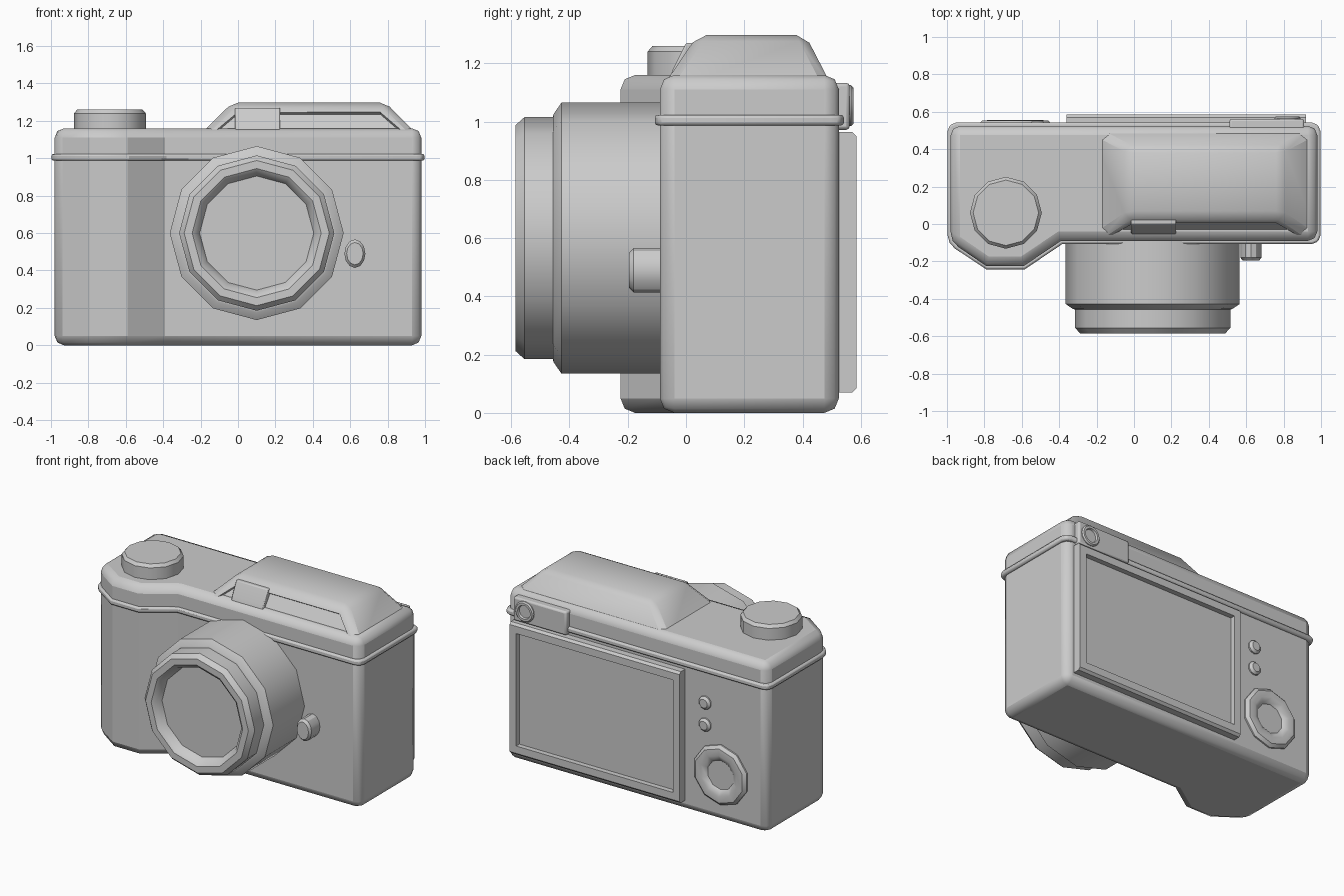
import bpy, bmesh, math
from mathutils import Vector

if "Cube" in bpy.data.objects:
    bpy.data.objects.remove(bpy.data.objects["Cube"])


def finish(bm, name, bevel=0, segments=2, limit=40):
    bmesh.ops.recalc_face_normals(bm, faces=bm.faces)
    me = bpy.data.meshes.new(name)
    bm.to_mesh(me)
    bm.free()
    ob = bpy.data.objects.new(name, me)
    bpy.context.collection.objects.link(ob)
    bpy.ops.object.select_all(action='DESELECT')
    ob.select_set(True)
    bpy.context.view_layer.objects.active = ob
    bpy.ops.object.shade_smooth_by_angle(angle=math.radians(32))
    if bevel:
        m = ob.modifiers.new("bevel", 'BEVEL')
        m.width, m.segments = bevel, segments
        m.limit_method, m.angle_limit = 'ANGLE', math.radians(limit)
    return ob


def loft(bm, rings):
    """Bridge equal-length point rings and cap both ends."""
    vs = [[bm.verts.new(p) for p in r] for r in rings]
    n = len(vs[0])
    for a, b in zip(vs, vs[1:]):
        for i in range(n):
            j = (i + 1) % n
            bm.faces.new((a[i], a[j], b[j], b[i]))
    bm.faces.new(vs[0])
    bm.faces.new(vs[-1])
    bmesh.ops.recalc_face_normals(bm, faces=bm.faces)


def lathe(name, centre, profile, axis, sides=12, stretch=1.0):
    """Turn (radius, position) profile around the y or z axis."""
    bm = bmesh.new()
    rings = []
    for r, t in profile:
        ring = []
        for i in range(sides):
            a = math.tau * i / sides
            u, v = centre[0] + r * math.sin(a), centre[1] + r * math.cos(a) * stretch
            ring.append((u, t, v) if axis == 'y' else (u, v, t))
        rings.append(ring)
    loft(bm, rings)
    return finish(bm, name)


def rect(x0, x1, y0, y1, z):
    return [(x0, y0, z), (x1, y0, z), (x1, y1, z), (x0, y1, z)]


def box(name, x0, x1, y0, y1, z0, z1, bevel=0):
    bm = bmesh.new()
    loft(bm, [rect(x0, x1, y0, y1, z0), rect(x0, x1, y0, y1, z1)])
    return finish(bm, name, bevel)


def recess(bm, direction, border, depth):
    """Inset the largest face looking along direction and push it in."""
    d = Vector(direction)
    bm.normal_update()
    f = max((f for f in bm.faces if f.normal.dot(d) > 0.6), key=lambda f: f.calc_area())
    bmesh.ops.inset_region(bm, faces=[f], thickness=border)
    bm.normal_update()
    n = f.normal.copy()
    new = bmesh.ops.extrude_discrete_faces(bm, faces=[f])['faces'][0]
    bmesh.ops.translate(bm, verts=new.verts, vec=-n * depth)


# Body with hand grip
def outline(z, e=0):
    return [(-0.98 - e, 0.525 + e, z), (-0.98 - e, -0.095 - e * .6, z), (-0.79, -0.225 - e, z),
            (-0.59 + e * .4, -0.225 - e, z), (-0.39 + e * .4, -0.09 - e, z),
            (0.98 + e, -0.09 - e, z), (0.98 + e, 0.525 + e, z)]


bm = bmesh.new()
loft(bm, [outline(0), outline(1.16)])
finish(bm, "body", 0.05)

# Raised seam around the body
bm = bmesh.new()
loft(bm, [outline(0.987, 0.017), outline(1.023, 0.017)])
# round only the upright corners generously, then soften the rims
corners = [e for e in bm.edges if abs(e.verts[0].co.z - e.verts[1].co.z) > 0.01
           and abs(e.verts[0].co.x) > 0.9]
bmesh.ops.bevel(bm, geom=corners, offset=0.045, segments=2, profile=0.5, affect='EDGES')
finish(bm, "body_seam", 0.01)

# Top housing with recessed front panel
bm = bmesh.new()
loft(bm, [rect(-0.22, 0.975, -0.087, 0.507, 1.11), rect(-0.03, 0.79, 0.04, 0.41, 1.297)])
upper = [e for e in bm.edges if max(v.co.z for v in e.verts) > 1.2]
bmesh.ops.bevel(bm, geom=upper, offset=0.03, segments=1, profile=0.5, affect='EDGES')
recess(bm, (0, -0.85, 0.5), 0.035, 0.02)
finish(bm, "top_housing")

# Small window block on the housing front
bm = bmesh.new()
loft(bm, [rect(-0.015, 0.225, -0.055, 0.06, 1.15), rect(-0.015, 0.225, -0.045, 0.06, 1.18),
          rect(-0.015, 0.225, 0.0, 0.06, 1.27)])
finish(bm, "front_window", 0.006)

# Lens barrel with recessed glass
lathe("lens", (0.1, 0.6),
      [(0.465, -0.05), (0.465, -0.428), (0.425, -0.455), (0.415, -0.457), (0.415, -0.555),
       (0.388, -0.585), (0.345, -0.585), (0.325, -0.57), (0.305, -0.525)], 'y')

# Release button beside the lens
lathe("lens_release", (0.625, 0.49),
      [(0.056, -0.05), (0.056, -0.18), (0.044, -0.196)], 'y', 12, 1.36)

# Shutter dial on top
lathe("top_dial", (-0.685, 0.06),
      [(0.192, 1.13), (0.192, 1.24), (0.175, 1.26)], 'z')

# Rear display frame
bm = bmesh.new()
loft(bm, [rect(-0.36, 0.92, 0.50, 0.57, 0.07), rect(-0.36, 0.92, 0.50, 0.585, 0.085),
          rect(-0.36, 0.92, 0.50, 0.585, 0.95), rect(-0.36, 0.92, 0.50, 0.57, 0.965)])
recess(bm, (0, 1, 0), 0.07, 0.035)
finish(bm, "display")

# Viewfinder block and eyepiece
box("viewfinder", 0.51, 0.91, 0.45, 0.562, 0.972, 1.133, 0.012)
lathe("eyepiece", (0.82, 1.055),
      [(0.07, 0.54), (0.07, 0.567), (0.062, 0.575), (0.047, 0.575), (0.042, 0.56)], 'y', 16)

# Rear thumb dial with dished centre, and two buttons
lathe("thumb_dial", (-0.635, 0.32),
      [(0.205, 0.50), (0.205, 0.535), (0.185, 0.553), (0.14, 0.556), (0.105, 0.54), (0.1, 0.533)],
      'y', 10)
for i, z in enumerate((0.78, 0.63)):
    lathe(f"rear_button_{i + 1}", (-0.515, z),
          [(0.045, 0.50), (0.045, 0.535), (0.03, 0.55)], 'y', 10)
